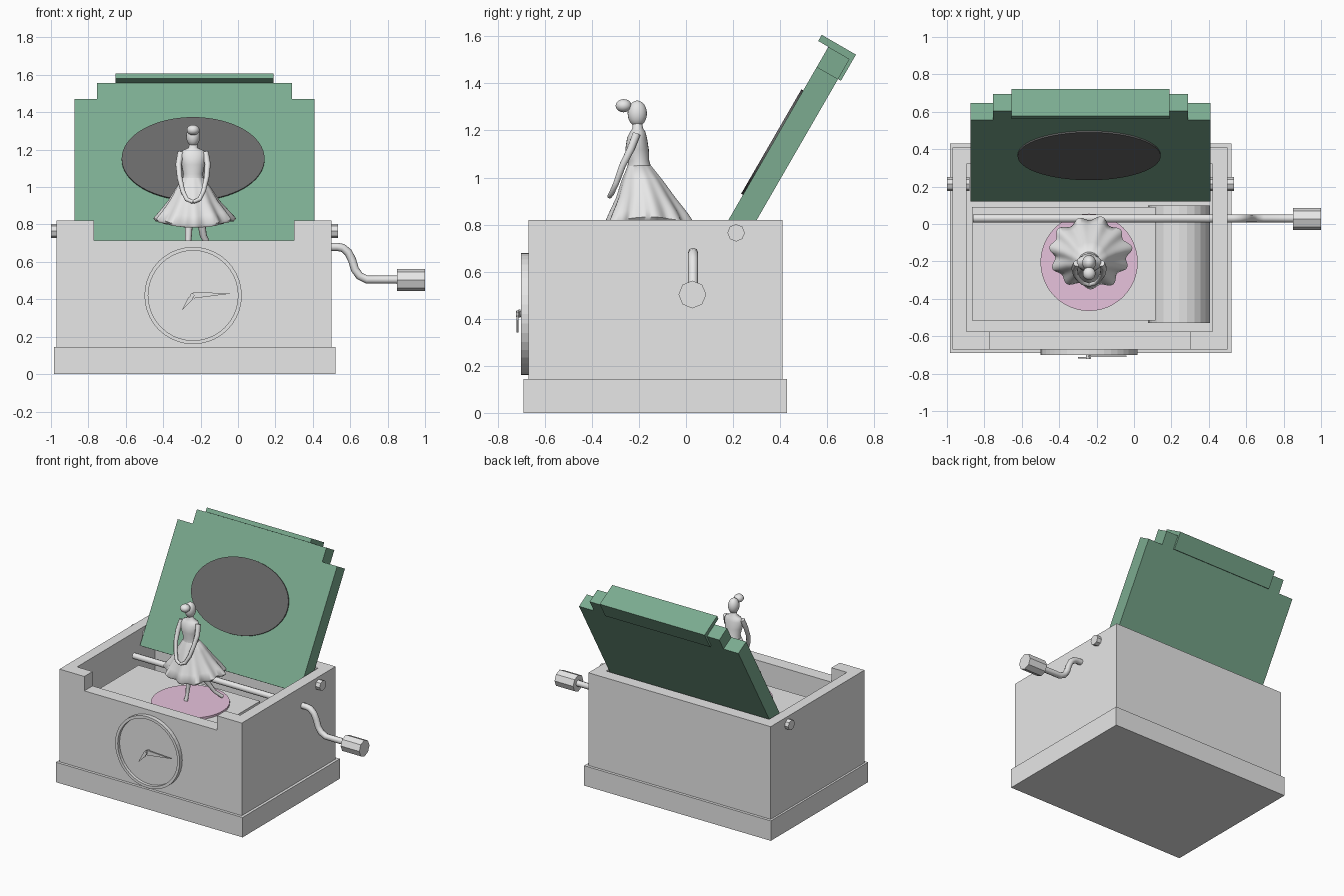
import bpy, bmesh, math
from mathutils import Matrix, Vector

if "Cube" in bpy.data.objects:
    bpy.data.objects.remove(bpy.data.objects["Cube"])


def material(name, rgb):
    m = bpy.data.materials.new(name)
    m.diffuse_color = (*rgb, 1)
    m.use_nodes = True
    m.node_tree.nodes["Principled BSDF"].inputs["Base Color"].default_value = m.diffuse_color
    return m


GREY = material("light_grey", (0.8, 0.8, 0.8))
GREEN = material("lid_green", (0.20, 0.41, 0.28))
DARK = material("mirror_grey", (0.14, 0.14, 0.14))
PINK = material("stage_pink", (0.88, 0.6, 0.79))


def finish(name, bm, mat, matrix=Matrix(), smooth=None):
    bmesh.ops.recalc_face_normals(bm, faces=bm.faces)
    bm.transform(matrix)
    me = bpy.data.meshes.new(name)
    bm.to_mesh(me)
    bm.free()
    me.materials.append(mat)
    ob = bpy.data.objects.new(name, me)
    bpy.context.collection.objects.link(ob)
    if smooth:
        shade(ob, smooth)
    return ob


def shade(ob, angle):
    bpy.ops.object.select_all(action='DESELECT')
    ob.select_set(True)
    bpy.context.view_layer.objects.active = ob
    bpy.ops.object.shade_smooth_by_angle(angle=math.radians(angle))


def prism(name, pts, z0, z1, mat, matrix=Matrix()):
    """Extrude a flat outline between two local heights."""
    bm = bmesh.new()
    lo = [bm.verts.new((x, y, z0)) for x, y in pts]
    hi = [bm.verts.new((x, y, z1)) for x, y in pts]
    bm.faces.new(lo)
    bm.faces.new(hi)
    n = len(pts)
    for i in range(n):
        j = (i + 1) % n
        bm.faces.new((lo[i], lo[j], hi[j], hi[i]))
    return finish(name, bm, mat, matrix)


def box(name, x, y, z, mat, matrix=Matrix()):
    return prism(name, [(x[0], y[0]), (x[1], y[0]), (x[1], y[1]), (x[0], y[1])],
                 z[0], z[1], mat, matrix)


def oval(cx, cy, rx, ry, n):
    return [(cx + rx * math.cos(math.tau * i / n), cy + ry * math.sin(math.tau * i / n))
            for i in range(n)]


def loft(name, rings, mat, n=48, folds=0):
    """Skin oval rings (x, y, z, rx, ry, fold depth)."""
    bm = bmesh.new()
    loops = []
    for x, y, z, rx, ry, f in rings:
        loop = []
        for i in range(n):
            a = math.tau * i / n
            k = 1 + f * (math.sin(folds * a) + 0.4 * math.sin(5 * a + 1))
            loop.append(bm.verts.new((x + rx * k * math.cos(a), y + ry * k * math.sin(a),
                                      z + 0.25 * f * math.cos(2 * a))))
        loops.append(loop)
    for a, b in zip(loops, loops[1:]):
        for i in range(n):
            j = (i + 1) % n
            bm.faces.new((a[i], a[j], b[j], b[i]))
    bm.faces.new(loops[0])
    bm.faces.new(loops[-1])
    return finish(name, bm, mat, smooth=60)


def tube(name, pts, mat):
    """Round bar through points (x, y, z, radius)."""
    cu = bpy.data.curves.new(name, 'CURVE')
    cu.dimensions = '3D'
    cu.bevel_depth = 1
    cu.bevel_resolution = 2
    cu.use_fill_caps = True
    sp = cu.splines.new('POLY')
    sp.points.add(len(pts) - 1)
    for p, (x, y, z, r) in zip(sp.points, pts):
        p.co = (x, y, z, 1)
        p.radius = r
    cu.materials.append(mat)
    ob = bpy.data.objects.new(name, cu)
    bpy.context.collection.objects.link(ob)
    bpy.ops.object.select_all(action='DESELECT')
    ob.select_set(True)
    bpy.context.view_layer.objects.active = ob
    bpy.ops.object.convert(target='MESH')
    shade(bpy.context.object, 50)


def ball(name, loc, size, mat):
    bm = bmesh.new()
    bmesh.ops.create_uvsphere(bm, u_segments=20, v_segments=12, radius=1)
    finish(name, bm, mat, Matrix.Translation(loc) @ Matrix.Diagonal((*size, 1)), 60)


FRONT = Matrix.Rotation(math.radians(90), 4, 'X')      # local z points to the front
SIDE = Matrix(((0, 0, 1, 0), (1, 0, 0, 0), (0, 1, 0, 0), (0, 0, 0, 1)))  # local z -> x

# Case: hollow box with a notch in the front wall, on a plinth
case = box("case", (-0.97, 0.50), (-0.67, 0.41), (0.10, 0.82), GREY)
cutters = [box("cavity_cutter", (-0.895, 0.42), (-0.575, 0.32), (0.16, 1.0), GREY),
           box("notch_cutter", (-0.77, 0.30), (-0.80, -0.50), (0.715, 1.0), GREY)]
for c in cutters:
    c.hide_render = True
    c.hide_set(True)
    mod = case.modifiers.new(c.name, 'BOOLEAN')
    mod.operation = 'DIFFERENCE'
    mod.solver = 'EXACT'
    mod.object = c
bpy.context.view_layer.update()
cut = bpy.data.meshes.new_from_object(case.evaluated_get(bpy.context.evaluated_depsgraph_get()))
case.modifiers.clear()
case.data = cut
for c in cutters:
    bpy.data.objects.remove(c)
box("plinth", (-0.985, 0.52), (-0.69, 0.43), (0, 0.145), GREY)

# Mechanism: deck plate, drum, stage
box("deck_plate", (-0.865, 0.115), (-0.515, 0.09), (0.555, 0.587), GREY)
prism("music_drum", oval(0.24, 0.395, 0.165, 0.165, 24), -0.10, 0.53, GREY, FRONT)
prism("round_stage", oval(-0.24, -0.205, 0.26, 0.26, 48), 0.587, 0.602, PINK)

# Crank, handle and hinge pins
bend = [(-0.86, 0.68), (0.53, 0.68), (0.56, 0.675), (0.59, 0.65), (0.61, 0.61), (0.625, 0.56),
        (0.65, 0.525), (0.69, 0.505), (0.86, 0.505)]
tube("crank", [(x, 0.03, z, 0.022) for x, z in bend], GREY)
prism("crank_handle", oval(0.027, 0.503, 0.059, 0.059, 8), 0.85, 1.0, GREY, SIDE)
for name, x0, x1 in (("left_hinge_pin", -1.0, -0.88), ("right_hinge_pin", 0.41, 0.535)):
    prism(name, oval(0.213, 0.765, 0.037, 0.037, 8), x0, x1, GREY, SIDE)

# Lid: stepped panel leaning back, with cap, rear lip and oval mirror
LID = Matrix.Translation((0, 0.12, 0.715)) @ Matrix.Rotation(math.radians(60), 4, 'X')
prism("lid_panel", [(-0.875, 0), (0.41, 0), (0.41, 0.872), (0.29, 0.872), (0.29, 0.97),
                    (-0.755, 0.97), (-0.755, 0.872), (-0.875, 0.872)], -0.104, 0, GREEN, LID)
box("lid_cap", (-0.655, 0.19), (0.97, 1.0), (-0.118, 0.05), GREEN, LID)
box("lid_rear_lip", (-0.655, 0.19), (0.872, 0.97), (-0.118, -0.104), GREEN, LID)
prism("mirror", oval(-0.24, 0.50, 0.382, 0.256, 64), -0.002, 0.009, DARK, LID)

# Clock: disc, raised rim, two hands
prism("clock_face", oval(-0.24, 0.42, 0.242, 0.242, 40), 0.66, 0.678, GREY, FRONT)
bm = bmesh.new()
rim = [[bm.verts.new((x, y, z)) for x, y in oval(-0.24, 0.42, r, r, 40)]
       for r, z in ((0.26, 0.66), (0.26, 0.70), (0.24, 0.70), (0.24, 0.66))]
for a, b in zip(rim, rim[1:] + rim[:1]):
    for i in range(40):
        j = (i + 1) % 40
        bm.faces.new((a[i], a[j], b[j], b[i]))
finish("clock_rim", bm, GREY, FRONT)
prism("minute_hand", [(-0.255, 0.42), (-0.235, 0.405), (-0.04, 0.43), (-0.235, 0.44)],
      0.703, 0.712, GREY, FRONT)
prism("hour_hand", [(-0.30, 0.342), (-0.245, 0.395), (-0.23, 0.435), (-0.265, 0.41)],
      0.712, 0.72, GREY, FRONT)
prism("hand_pivot", oval(-0.245, 0.42, 0.012, 0.012, 12), 0.67, 0.722, GREY, FRONT)

# Dancer: pleated skirt, bodice, head, bun, arms, legs
loft("skirt", [(-0.235, -0.165, 0.90, 0.06, 0.05, 0), (-0.235, -0.155, 0.80, 0.195, 0.175, 0.07),
               (-0.235, -0.155, 0.815, 0.208, 0.185, 0.07),
               (-0.235, -0.16, 0.86, 0.178, 0.162, 0.05),
               (-0.237, -0.17, 0.92, 0.135, 0.125, 0.03),
               (-0.238, -0.185, 0.99, 0.095, 0.088, 0.015),
               (-0.24, -0.198, 1.05, 0.056, 0.05, 0)], GREY, n=96, folds=11)
loft("bodice", [(-0.24, -0.198, 1.03, 0.06, 0.055, 0), (-0.24, -0.20, 1.07, 0.052, 0.044, 0),
                (-0.24, -0.208, 1.12, 0.062, 0.05, 0), (-0.24, -0.208, 1.17, 0.07, 0.042, 0),
                (-0.24, -0.205, 1.195, 0.058, 0.032, 0), (-0.24, -0.205, 1.21, 0.024, 0.022, 0),
                (-0.24, -0.208, 1.25, 0.02, 0.02, 0)], GREY, n=24)
ball("head", (-0.24, -0.207, 1.272), (0.037, 0.041, 0.055), GREY)
ball("hair_bun", (-0.24, -0.265, 1.305), (0.034, 0.034, 0.028), GREY)
for name, s in (("left_arm", -1), ("right_arm", 1)):
    tube(name, [(-0.24 + s * 0.066, -0.21, 1.185, 0.018), (-0.24 + s * 0.078, -0.235, 1.12, 0.017),
                (-0.24 + s * 0.072, -0.27, 1.05, 0.015), (-0.24 + s * 0.056, -0.295, 0.98, 0.013),
                (-0.24 + s * 0.035, -0.315, 0.935, 0.012), (-0.24, -0.325, 0.92, 0.01)], GREY)
tube("left_leg", [(-0.26, -0.18, 0.86, 0.024), (-0.265, -0.19, 0.74, 0.019),
                  (-0.268, -0.20, 0.65, 0.012), (-0.27, -0.215, 0.603, 0.014)], GREY)
tube("right_leg", [(-0.205, -0.14, 0.86, 0.024), (-0.185, -0.11, 0.74, 0.019),
                   (-0.14, -0.07, 0.65, 0.012), (-0.10, -0.035, 0.61, 0.013)], GREY)
